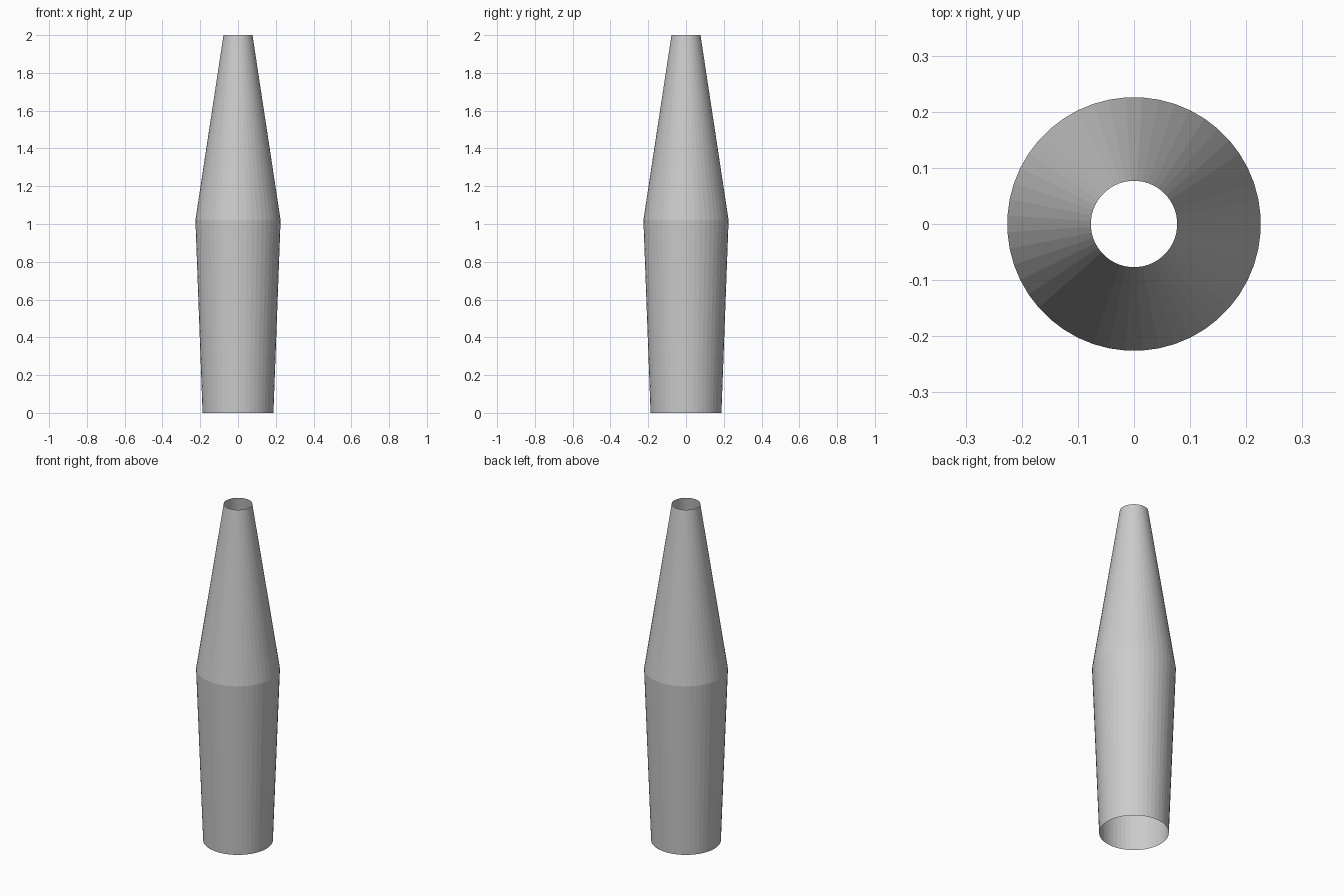
import bpy, bmesh, math

if "Cube" in bpy.data.objects:
    bpy.data.objects.remove(bpy.data.objects["Cube"])

SIDES = 48
# (radius, height) profile of the open-ended thin shell
PROFILE = [(0.188, 0.0), (0.226, 1.02), (0.077, 2.0)]

bm = bmesh.new()
rings = []
for r, z in PROFILE:
    rings.append([bm.verts.new((r * math.cos(a), r * math.sin(a), z))
                  for a in (2 * math.pi * (i + 0.5) / SIDES for i in range(SIDES))])

# Side walls, both ends left open
for low, high in zip(rings, rings[1:]):
    for i in range(SIDES):
        j = (i + 1) % SIDES
        bm.faces.new((low[i], low[j], high[j], high[i]))

mesh = bpy.data.meshes.new("tapered_tube")
bm.to_mesh(mesh)
bm.free()
tube = bpy.data.objects.new("tapered_tube", mesh)
bpy.context.collection.objects.link(tube)
